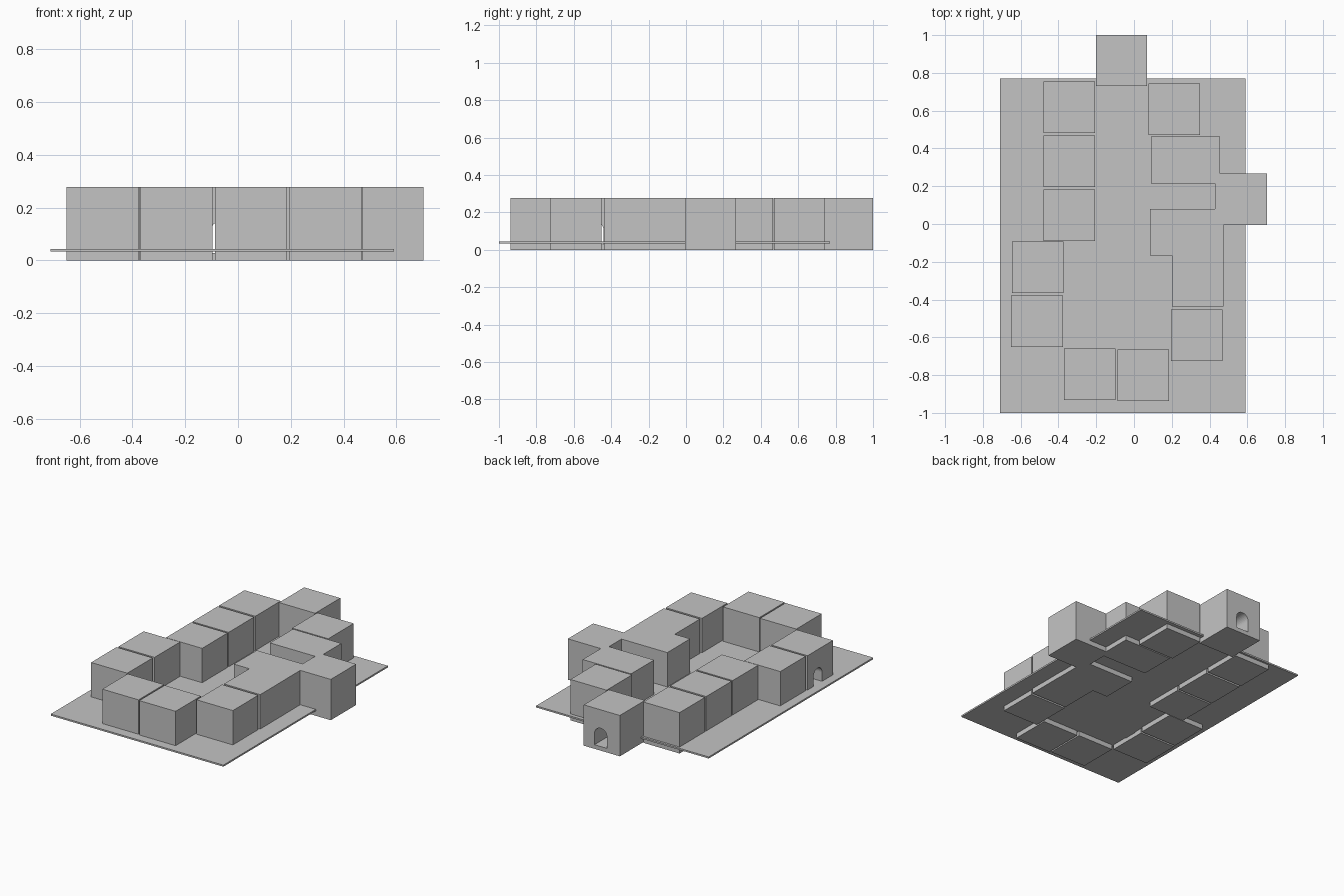
import bpy
import bmesh
import math
from mathutils import Matrix

cube = bpy.data.objects.get("Cube")
if cube:
    bpy.data.objects.remove(cube, do_unlink=True)

grey = bpy.data.materials.new("light_grey")
grey.use_nodes = True
grey.diffuse_color = (0.55, 0.55, 0.55, 1)
grey.node_tree.nodes["Principled BSDF"].inputs["Base Color"].default_value = (0.55, 0.55, 0.55, 1)

SIZE = 0.273
HEIGHT = 0.278


def make_object(name, bm):
    mesh = bpy.data.meshes.new(name)
    bm.to_mesh(mesh)
    bm.free()
    mesh.materials.append(grey)
    obj = bpy.data.objects.new(name, mesh)
    bpy.context.collection.objects.link(obj)
    return obj


def box(name, x, y, width=SIZE, depth=SIZE, bottom=0, height=HEIGHT):
    """Box given by its lowest corner."""
    bm = bmesh.new()
    place = Matrix.Translation((x + width / 2, y + depth / 2, bottom + height / 2))
    bmesh.ops.create_cube(bm, size=1, matrix=place @ Matrix.Diagonal((width, depth, height, 1)))
    return make_object(name, bm)


def cut_tunnel(block, x, y, turn):
    """Cut an arched passage through a block; unturned it runs along y."""
    radius, floor, spring = 0.047, 0.028, 0.105
    outline = [(-radius, floor), (radius, floor)]
    for i in range(17):
        a = math.pi * i / 16
        outline.append((radius * math.cos(a), spring + radius * math.sin(a)))
    bm = bmesh.new()
    face = bm.faces.new([bm.verts.new((px, -0.3, pz)) for px, pz in outline])
    moved = bmesh.ops.extrude_face_region(bm, geom=[face])["geom"]
    bmesh.ops.translate(bm, vec=(0, 0.6, 0),
                        verts=[v for v in moved if isinstance(v, bmesh.types.BMVert)])
    bmesh.ops.recalc_face_normals(bm, faces=bm.faces)
    bm.transform(Matrix.Translation((x, y, 0)) @ Matrix.Rotation(turn, 4, "Z"))
    cutter = make_object("tunnel_cutter", bm)
    cutter.hide_render = True
    mod = block.modifiers.new("tunnel", "BOOLEAN")
    mod.operation = "DIFFERENCE"
    mod.solver = "EXACT"
    mod.object = cutter
    bpy.context.view_layer.objects.active = block
    bpy.ops.object.modifier_apply(modifier=mod.name)
    bpy.data.objects.remove(cutter, do_unlink=True)


# Thin plate that the blocks pass through
box("base_plate", -0.71, -1, 1.30, 1.77, 0.033, 0.011)

# Ring of square blocks
corners = [
    (-0.48, 0.482), (-0.48, 0.195), (-0.48, -0.09),
    (-0.645, -0.366), (-0.37, -0.931), (-0.087, -0.937),
    (0.196, -0.725), (0.201, -0.438), (0.43, -0.006), (0.077, 0.471),
]
for number, (x, y) in enumerate(corners, 1):
    box(f"block_{number}", x, y)

# Wider blocks beside the gap on the left side
box("wide_block_front", 0.085, -0.166, 0.388, 0.246)
box("wide_block_back", 0.09, 0.215, 0.365, 0.247)

# Blocks with arched passages
back_block = box("back_tunnel_block", -0.202, 0.73, 0.272, 0.27)
cut_tunnel(back_block, -0.058, 0.865, 0)
side_block = box("side_tunnel_block", -0.65, -0.652)
cut_tunnel(side_block, -0.513, -0.488, math.pi / 2)
